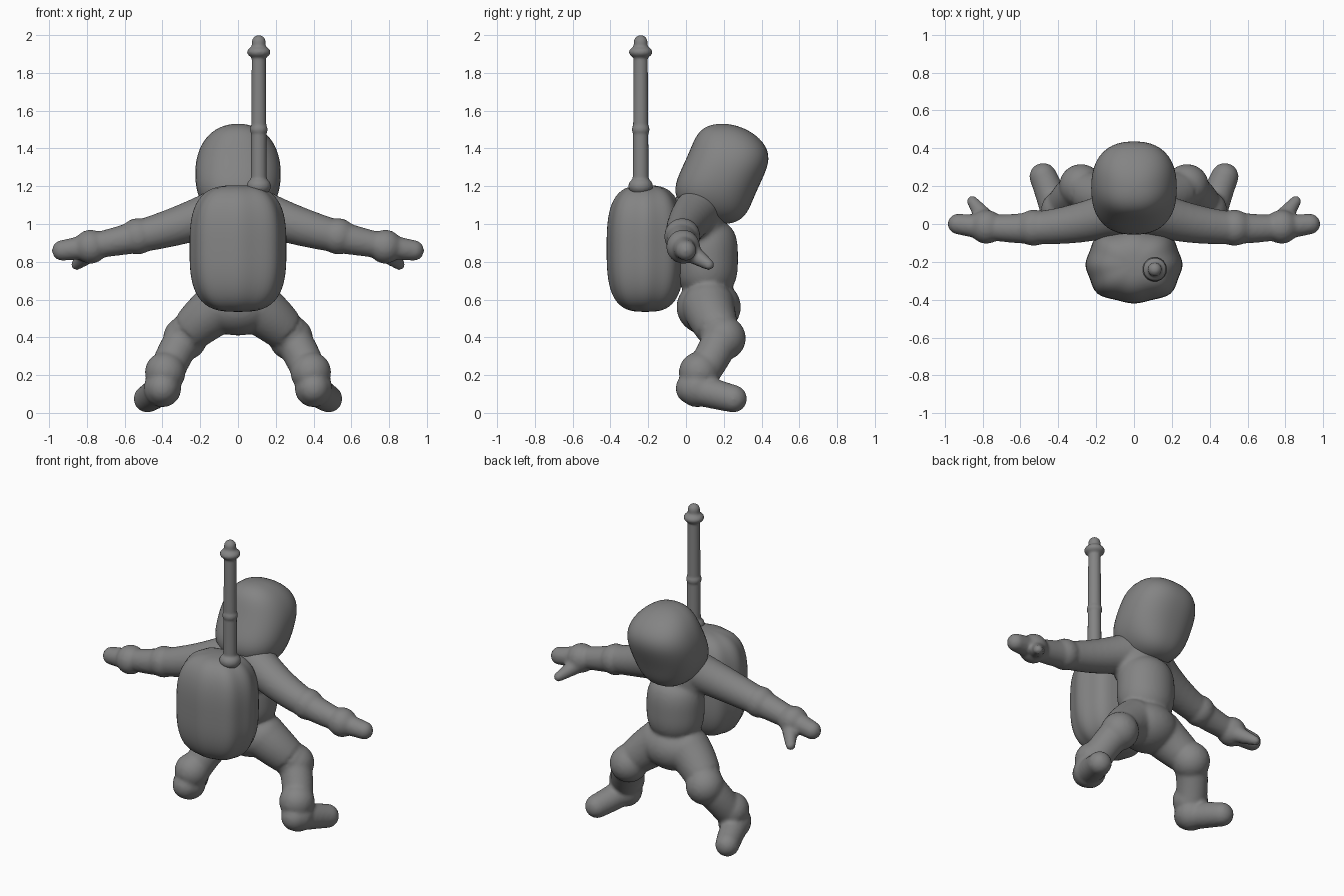
import bpy, bmesh, math
from mathutils import Vector

default_cube = bpy.data.objects.get("Cube")
if default_cube:
    bpy.data.objects.remove(default_cube, do_unlink=True)

GREY = (0.23, 0.23, 0.23, 1)
suit_grey = bpy.data.materials.new("suit grey")
suit_grey.use_nodes = True
suit_grey.diffuse_color = GREY
suit_grey.node_tree.nodes["Principled BSDF"].inputs["Base Color"].default_value = GREY


def skin(bm, rings):
    """Join a list of rings of points into a closed surface."""
    loops = [[bm.verts.new(point) for point in ring] for ring in rings]
    for lower, upper in zip(loops, loops[1:]):
        for k in range(len(lower)):
            bm.faces.new((lower[k - 1], lower[k], upper[k], upper[k - 1]))
    bm.faces.new(loops[0])
    bm.faces.new(loops[-1])


def pod(bm, centre, half, upright=2, around=2, folds=0, lean=0, sides=48, levels=32):
    """Rounded block: exponents square it off, folds flute it, lean bends it in y."""
    centre = Vector(centre)
    rings = []
    for level in range(levels + 1):
        height = -math.cos(math.pi * (level + 0.1) / (levels + 0.2))
        width = (1 - abs(height) ** upright) ** (1 / upright)
        shift = Vector((0, lean * math.sin(math.pi * height), 0))
        ring = []
        for k in range(sides):
            angle = math.tau * k / sides
            c, s = math.cos(angle), math.sin(angle)
            reach = width * (abs(c) ** around + abs(s) ** around) ** (-1 / around)
            reach *= 1 + folds * math.cos(8 * angle)
            offset = Vector((c * reach * half[0], s * reach * half[1], height * half[2]))
            ring.append(centre + shift + offset)
        rings.append(ring)
    skin(bm, rings)


def ball(bm, centre, radius):
    pod(bm, centre, (radius, radius, radius), sides=24, levels=16)


def tube(bm, start, bend, end, start_radius, end_radius, sides=24, steps=12):
    """Tapered, round-ended tube passing through three points."""
    start, bend, end = Vector(start), Vector(bend), Vector(end)
    handle = bend * 2 - (start + end) / 2
    rings = []
    for step in range(steps + 1):
        t = step / steps
        point = start.lerp(handle, t).lerp(handle.lerp(end, t), t)
        tangent = start.lerp(handle, t) - handle.lerp(end, t)
        across = tangent.orthogonal().normalized()
        over = tangent.normalized().cross(across)
        radius = start_radius + (end_radius - start_radius) * t
        angles = [math.tau * k / sides for k in range(sides)]
        rings.append([point + (across * math.cos(a) + over * math.sin(a)) * radius
                      for a in angles])
    skin(bm, rings)
    ball(bm, start, start_radius)
    ball(bm, end, end_radius)


def finish(name, bm, voxel=None):
    """Make the object; a voxel size fuses its overlapping pieces and softens the joins."""
    bmesh.ops.recalc_face_normals(bm, faces=bm.faces[:])
    for face in bm.faces:
        face.smooth = True
    mesh = bpy.data.meshes.new(name)
    bm.to_mesh(mesh)
    bm.free()
    mesh.materials.append(suit_grey)
    part = bpy.data.objects.new(name, mesh)
    bpy.context.collection.objects.link(part)
    if voxel:
        fuse = part.modifiers.new("fuse", 'REMESH')
        fuse.mode = 'VOXEL'
        fuse.voxel_size = voxel
        fuse.use_smooth_shade = True
        soften = part.modifiers.new("soften", 'SMOOTH')
        soften.iterations = 5


# Suit: pelvis, belly and chest, fused with the limbs into one padded skin
bm = bmesh.new()
pod(bm, (0, 0.12, 0.56), (0.2, 0.17, 0.15))
pod(bm, (0, 0.11, 0.82), (0.18, 0.165, 0.2), upright=3)
pod(bm, (0, 0.07, 1.02), (0.19, 0.14, 0.18), upright=3)

for side in (1, -1):
    def at(x, y, z):
        return Vector((side * x, y, z))

    # Arm, elbow cuff, glove cuff and thumb
    tube(bm, at(0.12, 0.05, 1.06), at(0.5, -0.02, 0.94), at(0.93, 0, 0.86), 0.12, 0.055)
    ball(bm, at(0.53, -0.02, 0.935), 0.096)
    ball(bm, at(0.78, -0.015, 0.88), 0.09)
    tube(bm, at(0.77, 0, 0.865), at(0.81, 0.06, 0.825), at(0.855, 0.12, 0.785), 0.06, 0.03)

    # Thigh, knee pad, shin and boot cuff
    tube(bm, at(0.1, 0.12, 0.56), at(0.2, 0.15, 0.48), at(0.27, 0.19, 0.41), 0.14, 0.105)
    ball(bm, at(0.28, 0.2, 0.395), 0.117)
    tube(bm, at(0.28, 0.19, 0.4), at(0.34, 0.14, 0.3), at(0.39, 0.065, 0.18), 0.1, 0.092)
    ball(bm, at(0.385, 0.07, 0.215), 0.108)

    # Boot heel and toe
    ball(bm, at(0.4, 0.06, 0.13), 0.1)
    tube(bm, at(0.4, 0.03, 0.13), at(0.44, 0.15, 0.1), at(0.48, 0.25, 0.075), 0.085, 0.073)
finish("suit", bm, voxel=0.012)

# Helmet with a forward brow
bm = bmesh.new()
pod(bm, (0, 0.19, 1.265), (0.226, 0.225, 0.265), upright=2.2, around=2.35, lean=0.035)
finish("helmet", bm)

# Backpack with soft vertical folds
bm = bmesh.new()
pod(bm, (0, -0.215, 0.87), (0.25, 0.2, 0.335), upright=3, around=2.4, folds=0.025, sides=64)
finish("backpack", bm)

# Antenna: rod, base, joint and collar
bm = bmesh.new()
mast = Vector((0.11, -0.24, 0))
up = Vector((0, 0, 1))
tube(bm, mast + up * 1.15, mast + up * 1.55, mast + up * 1.963, 0.043, 0.037)
for height, radius, depth in ((1.2, 0.065, 0.05), (1.5, 0.047, 0.04), (1.91, 0.062, 0.035)):
    pod(bm, mast + up * height, (radius, radius, depth))
finish("antenna", bm, voxel=0.007)
